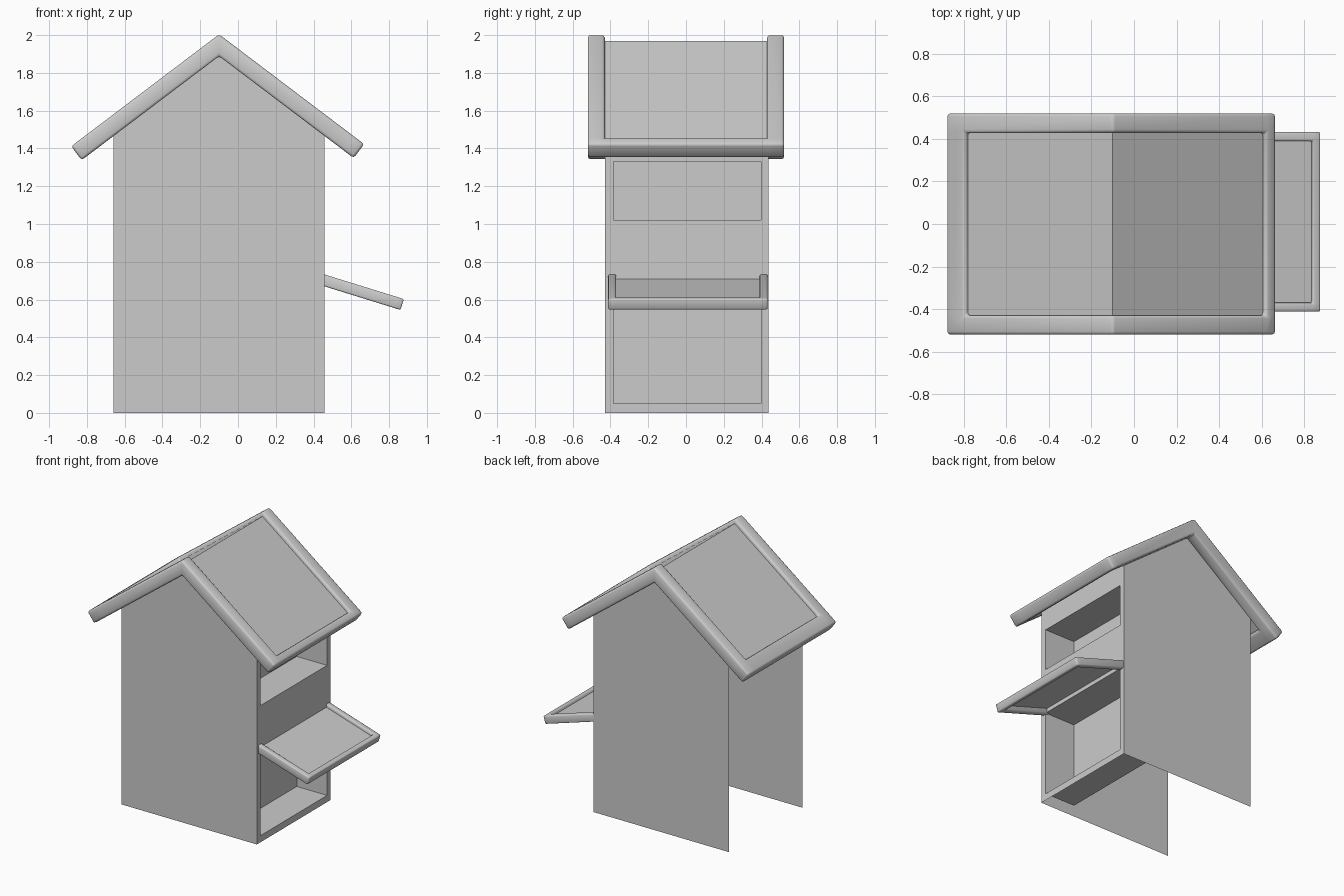
import bpy, bmesh, math

if "Cube" in bpy.data.objects:
    bpy.data.objects.remove(bpy.data.objects["Cube"])

RIDGE_X, SLOPE = -0.10, 0.757
WALL_L, WALL_R = -0.66, 0.457
Y0, Y1 = -0.43, 0.437


def make(name, bm):
    me = bpy.data.meshes.new(name)
    bm.to_mesh(me)
    bm.free()
    ob = bpy.data.objects.new(name, me)
    bpy.context.collection.objects.link(ob)
    return ob


def grid(us, vs, place, skip=()):
    """Sheet of quads over the us/vs lines; cells in skip are left open."""
    bm = bmesh.new()
    v = [[bm.verts.new(place(a, b)) for b in vs] for a in us]
    cells = {}
    for i in range(len(us) - 1):
        for j in range(len(vs) - 1):
            if (i, j) not in skip:
                cells[i, j] = bm.faces.new((v[i][j], v[i + 1][j], v[i + 1][j + 1], v[i][j + 1]))
    return bm, cells


def frame(name, xs, ys, place, skip, thick, bevel):
    """Raised rim: an open sheet thickened downward with softened edges."""
    bm, _ = grid(xs, ys, place, skip)
    for vert in [v for v in bm.verts if not v.link_faces]:
        bm.verts.remove(vert)
    ob = make(name, bm)
    s = ob.modifiers.new("thickness", 'SOLIDIFY')
    s.thickness, s.offset, s.use_even_offset = thick, -1, True
    b = ob.modifiers.new("soft_edges", 'BEVEL')
    b.width, b.segments, b.limit_method = bevel, 2, 'ANGLE'
    bpy.ops.object.select_all(action='DESELECT')
    ob.select_set(True)
    bpy.context.view_layer.objects.active = ob
    bpy.ops.object.shade_smooth_by_angle(angle=math.radians(35))
    return ob


def roof(top):
    return lambda x, y: (x, y, top - SLOPE * abs(x - RIDGE_X))


def awning(top):
    return lambda x, y: (x, y, top - 0.31 * (x - 0.457))


# Gabled side walls
for name, y in (("front_side_wall", Y0), ("back_side_wall", Y1)):
    apex = 1.955
    outline = [(WALL_L, 0), (WALL_R, 0), (WALL_R, apex - SLOPE * (WALL_R - RIDGE_X)),
               (RIDGE_X, apex), (WALL_L, apex - SLOPE * (RIDGE_X - WALL_L))]
    bm = bmesh.new()
    f = bm.faces.new([bm.verts.new((x, y, z)) for x, z in outline])
    if y > 0:
        f.normal_flip()
    make(name, bm)

# Entrance wall with two openings pushed inward
bm, cells = grid([Y0, -0.385, 0.397, Y1], [0, 0.05, 0.68, 1.02, 1.33, 1.53],
                 lambda y, z: (WALL_R, y, z))
recess = bmesh.ops.extrude_discrete_faces(bm, faces=[cells[1, 1], cells[1, 3]])["faces"]
for f in recess:
    bmesh.ops.translate(bm, verts=f.verts, vec=(-0.25, 0, 0))
make("entrance_wall", bm)

# Roof rim and the sunken roof panels
frame("roof_rim", [-0.883, -0.797, RIDGE_X, 0.622, 0.668], [-0.52, -0.43, 0.43, 0.52],
      roof(2.004), {(1, 1), (2, 1)}, 0.092, 0.014)
bm, _ = grid([-0.82, RIDGE_X, 0.635], [-0.44, 0.445], roof(1.97))
make("roof_panels", bm)

# Awning rim and its sunken panel
frame("awning_rim", [0.45, 0.842, 0.878], [-0.412, -0.37, 0.39, 0.432],
      awning(0.733), {(0, 1)}, 0.06, 0.008)
bm, _ = grid([0.455, 0.855], [-0.38, 0.40], awning(0.71))
make("awning_panel", bm)
